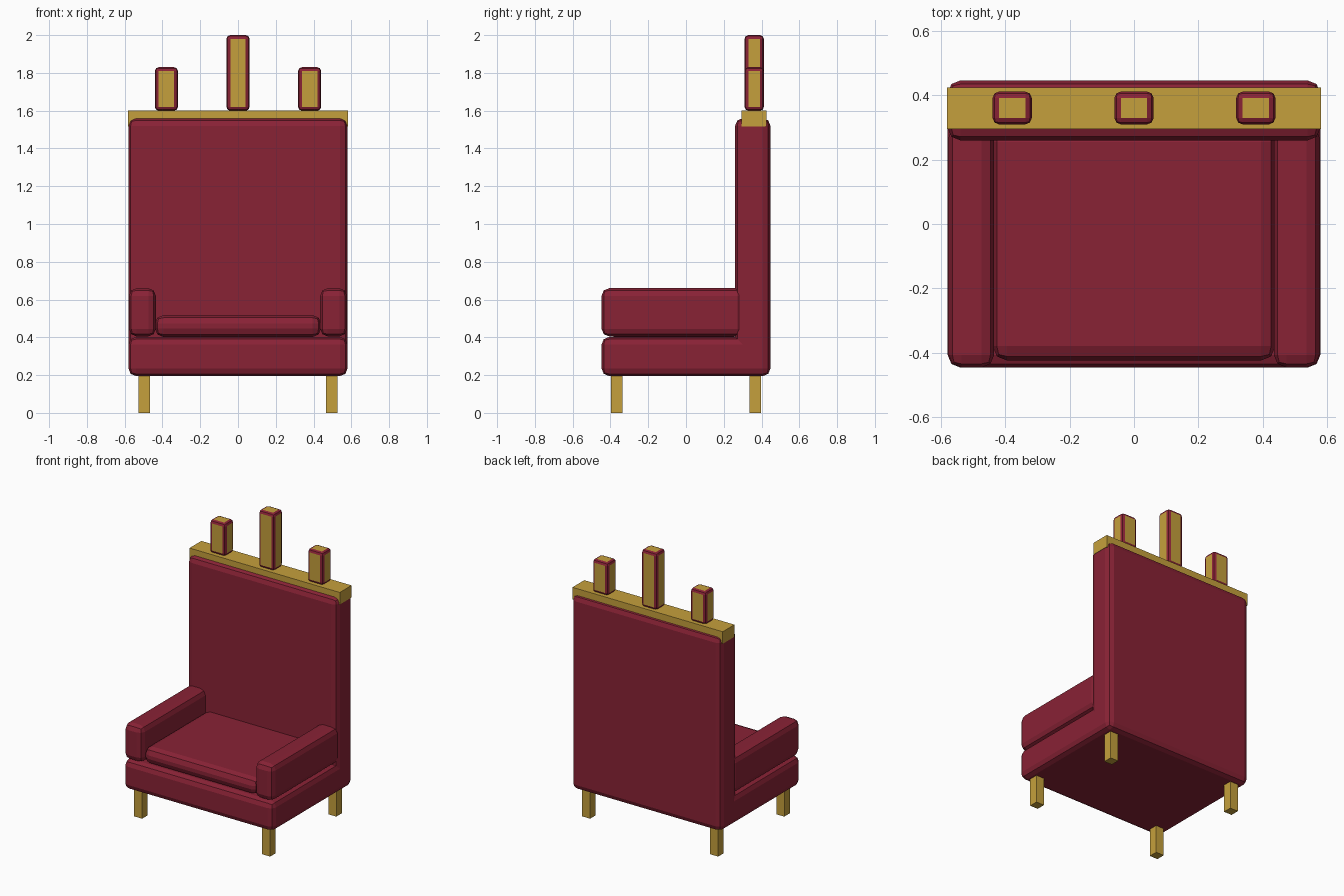
import bpy
import bmesh
from mathutils import Vector

cube = bpy.data.objects.get("Cube")
if cube:
    bpy.data.objects.remove(cube, do_unlink=True)


def make_material(name, rgb):
    mat = bpy.data.materials.new(name)
    mat.use_nodes = True
    mat.diffuse_color = (*rgb, 1)
    mat.node_tree.nodes["Principled BSDF"].inputs["Base Color"].default_value = (*rgb, 1)
    return mat


crimson = make_material("crimson fabric", (0.25, 0.016, 0.036))
gold = make_material("gold", (0.56, 0.35, 0.045))


def box(name, low, high, mats, bevel=0, trim=False):
    """Box between two corners; trim gives the bevel the second material."""
    low, high = Vector(low), Vector(high)
    mesh = bpy.data.meshes.new(name)
    bm = bmesh.new()
    bmesh.ops.create_cube(bm, size=1)
    bmesh.ops.scale(bm, vec=high - low, verts=bm.verts)
    bmesh.ops.translate(bm, vec=(low + high) / 2, verts=bm.verts)
    bm.to_mesh(mesh)
    bm.free()
    for mat in mats:
        mesh.materials.append(mat)
    obj = bpy.data.objects.new(name, mesh)
    bpy.context.collection.objects.link(obj)
    if bevel:
        mod = obj.modifiers.new("rounded edges", 'BEVEL')
        mod.width = bevel
        mod.segments = 2
        mod.material = 1 if trim else -1
    return obj


# Upholstered body
box("seat_base", (-0.58, -0.447, 0.195), (0.58, 0.447, 0.402), [crimson], 0.04)
box("backrest", (-0.58, 0.26, 0.195), (0.58, 0.447, 1.56), [crimson], 0.04)
box("seat_cushion", (-0.44, -0.425, 0.402), (0.44, 0.30, 0.517), [crimson], 0.045)

# Gold rail along the top of the backrest
box("top_rail", (-0.582, 0.295, 1.515), (0.582, 0.425, 1.6), [gold])

# Mirrored arms, legs and outer finials
for side, s in (("left", 1), ("right", -1)):
    def mirrored(name, x0, x1, y, z, mats, **kw):
        a, b = sorted((s * x0, s * x1))
        box(f"{side}_{name}", (a, y[0], z[0]), (b, y[1], z[1]), mats, **kw)

    mirrored("arm", 0.435, 0.577, (-0.447, 0.31), (0.405, 0.66), [crimson], bevel=0.04)
    mirrored("front_leg", 0.465, 0.527, (-0.397, -0.335), (0, 0.22), [gold])
    mirrored("back_leg", 0.465, 0.527, (0.335, 0.397), (0, 0.22), [gold])
    mirrored("finial", 0.318, 0.44, (0.31, 0.412), (1.6, 1.83),
             [gold, crimson], bevel=0.02, trim=True)

# Tall central finial
box("center_finial", (-0.061, 0.31, 1.6), (0.061, 0.412, 2.0),
    [gold, crimson], 0.02, True)
